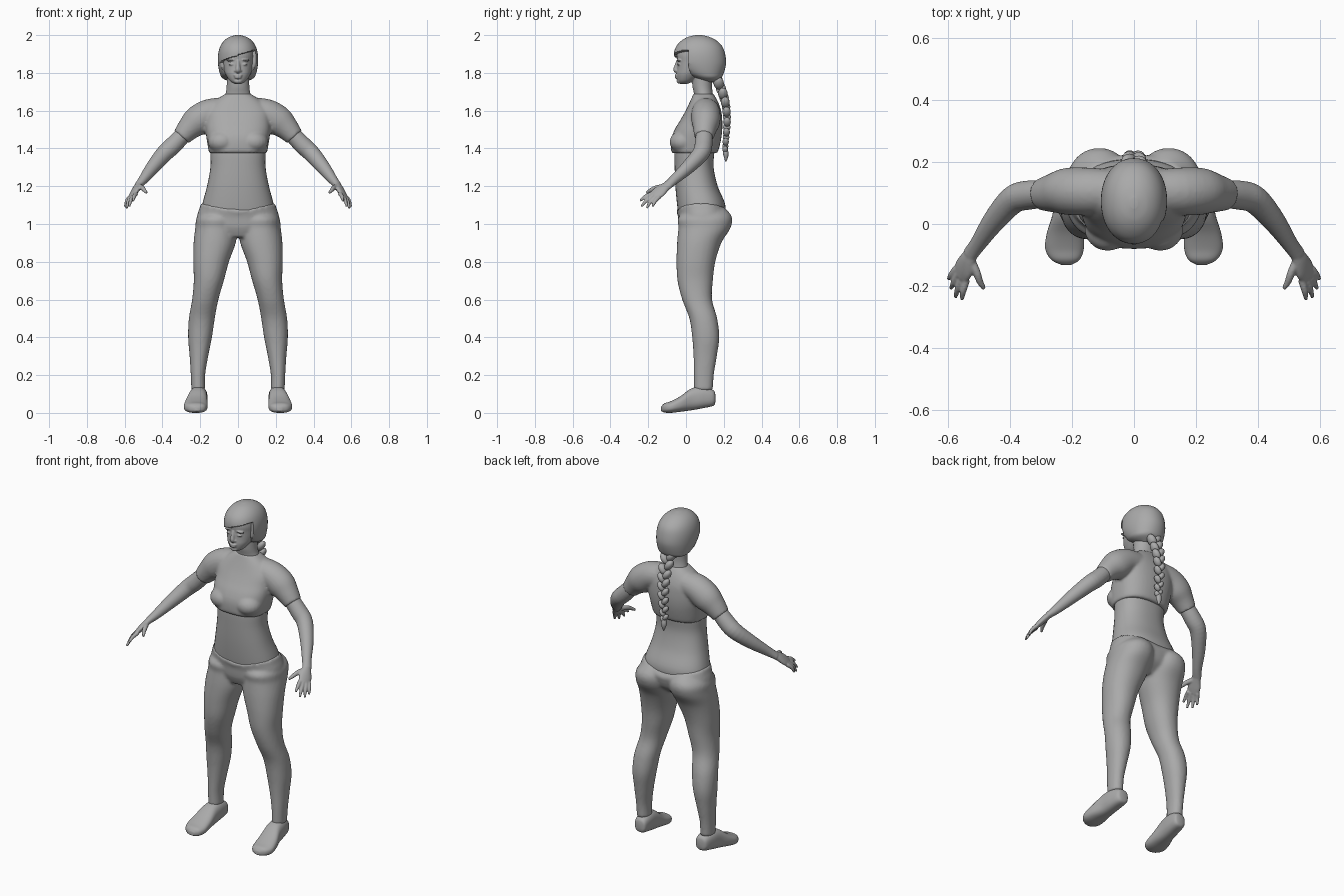
import bpy, bmesh, math
from mathutils import Vector, Matrix

grey = bpy.data.materials.new("neutral grey")
grey.diffuse_color = (0.4, 0.4, 0.4, 1)


def spline(rows, steps):
    """Catmull-Rom interpolation through rows of numbers."""
    out, last = [], len(rows) - 1
    for i in range(last):
        p = [rows[max(0, min(last, i + k))] for k in (-1, 0, 1, 2)]
        for s in range(steps):
            t = s / steps
            out.append([0.5 * (2 * b + (c - a) * t + (2 * a - 5 * b + 4 * c - d) * t * t
                               + (3 * b - a - 3 * c + d) * t ** 3) for a, b, c, d in zip(*p)])
    return out + [list(rows[-1])]


def skin(bm, rings, n=2.0, segs=40):
    """Closed loft through (centre, half-axis u, half-axis v) superellipses."""
    loops = []
    for c, u, v in rings:
        loop = []
        for k in range(segs):
            a = 2 * math.pi * k / segs
            ca, sa = math.cos(a), math.sin(a)
            p = c + u * math.copysign(abs(ca) ** (2 / n), ca) + v * math.copysign(abs(sa) ** (2 / n), sa)
            loop.append(bm.verts.new(p))
        loops.append(loop)
    for a, b in zip(loops, loops[1:]):
        for k in range(segs):
            bm.faces.new((a[k], a[(k + 1) % segs], b[(k + 1) % segs], b[k]))
    bm.faces.new(loops[0])
    bm.faces.new(loops[-1])


def stack(bm, rows, n=2.0, side=1, steps=5):
    """Level slices: z, x0, x1, y0, y1."""
    skin(bm, [(Vector((side * (x0 + x1) / 2, (y0 + y1) / 2, z)), Vector((side * (x1 - x0) / 2, 0, 0)),
               Vector((0, (y1 - y0) / 2, 0))) for z, x0, x1, y0, y1 in spline(rows, steps)], n)


def body(bm, rows, n=2.0, steps=5):
    """Symmetric level slices: z, half width, y0, y1."""
    stack(bm, [(z, -h, h, a, b) for z, h, a, b in rows], n, 1, steps)


def tube(bm, rows, ref, side=1, steps=4, segs=24):
    """Limb along a path: x, y, z, radius along ref, radius across."""
    pts = spline(rows, steps)
    pos = [Vector((side * p[0], p[1], p[2])) for p in pts]
    ref = Vector((side * ref[0], ref[1], ref[2]))
    rings = []
    for i, p in enumerate(pts):
        t = (pos[min(i + 1, len(pos) - 1)] - pos[max(i - 1, 0)]).normalized()
        u = (ref - t * ref.dot(t)).normalized()
        rings.append((pos[i], u * p[3], t.cross(u) * p[4]))
    skin(bm, rings, 2.0, segs)


def ball(bm, loc, size, rot=0.0):
    m = Matrix.Translation(loc) @ Matrix.Rotation(rot, 4, 'Y') @ Matrix.Diagonal((*size, 1))
    bmesh.ops.create_uvsphere(bm, u_segments=20, v_segments=12, radius=1, matrix=m)


def finish(name, bm, voxel=0, smooth=3):
    bmesh.ops.recalc_face_normals(bm, faces=bm.faces)
    me = bpy.data.meshes.new(name)
    bm.to_mesh(me)
    bm.free()
    ob = bpy.data.objects.new(name, me)
    bpy.context.collection.objects.link(ob)
    me.materials.append(grey)
    me.polygons.foreach_set("use_smooth", [True] * len(me.polygons))
    if voxel:
        r = ob.modifiers.new("fuse", 'REMESH')
        r.mode, r.voxel_size, r.use_smooth_shade = 'VOXEL', voxel, True
        s = ob.modifiers.new("soften", 'SMOOTH')
        s.factor, s.iterations = 0.5, smooth
    else:
        bpy.context.view_layer.objects.active = ob
        ob.select_set(True)
        bpy.ops.object.shade_smooth_by_angle(angle=math.radians(50))
        ob.select_set(False)
    return ob


# Bare midriff
bm = bmesh.new()
body(bm, [(1.02, .2, -.035, .2), (1.1, .19, -.047, .208), (1.2, .164, -.056, .168), (1.3, .146, -.06, .146),
          (1.38, .146, -.06, .15), (1.42, .14, -.05, .15)], 2.3)
finish("midriff", bm)

# Leggings: hips with dipped waistband, plus two legs
bm = bmesh.new()
body(bm, [(.93, .14, -.015, .14), (.98, .215, -.036, .2), (1.04, .217, -.042, .222), (1.08, .205, -.047, .222),
          (1.11, .196, -.051, .212)], 2.3)
for v in bm.verts:
    if v.co.z > 1.04:
        v.co.z -= .045 * (1 - min(1, abs(v.co.x) / .195)) * (v.co.z - 1.04) / .07
for side in (1, -1):
    stack(bm, [(1.09, .05, .15, .08, .2), (1.04, .006, .215, -.035, .242), (.98, .002, .226, -.04, .236),
               (.9, .012, .235, -.047, .187), (.8, .048, .237, -.05, .155), (.7, .075, .234, -.045, .142),
               (.6, .104, .243, -.02, .138), (.5, .123, .26, .018, .165), (.4, .138, .264, .033, .176),
               (.3, .158, .256, .04, .163), (.2, .174, .25, .042, .147), (.12, .174, .247, .043, .142)], 2.15, side)
finish("leggings", bm, .009)

# Cropped shirt with short sleeves
bm = bmesh.new()
body(bm, [(1.375, .15, -.07, .162), (1.39, .156, -.079, .172), (1.45, .166, -.078, .186), (1.5, .172, -.06, .192),
          (1.55, .172, -.03, .192), (1.6, .17, -.002, .186), (1.65, .125, .022, .168), (1.69, .066, .04, .145)], 2.5)
for side in (1, -1):
    ball(bm, (side * .085, -.015, 1.435), (.075, .072, .06))
    tube(bm, [(.06, .105, 1.6, .07, .07), (.15, .105, 1.585, .077, .077), (.215, .105, 1.545, .076, .08),
              (.26, .1, 1.505, .063, .064), (.3, .095, 1.46, .051, .05)], (0, 1, 0), side)
finish("shirt", bm, .008)

# Arms and hands
palm_dir = (.45, .7, -.3)
fingers = [((.540, -.180, 1.160), (.555, -.244, 1.122)), ((.553, -.172, 1.152), (.576, -.236, 1.092)),
           ((.565, -.160, 1.146), (.590, -.208, 1.083)), ((.573, -.143, 1.142), (.598, -.177, 1.092))]
for side, word in ((1, "left"), (-1, "right")):
    bm = bmesh.new()
    tube(bm, [(.27, .097, 1.495, .043, .043), (.34, .093, 1.42, .047, .047), (.39, .078, 1.373, .045, .045),
              (.45, .012, 1.302, .037, .037), (.5, -.06, 1.237, .027, .026), (.53, -.1, 1.202, .026, .018)],
         (0, 1, .2), side)
    tube(bm, [(.518, -.083, 1.215, .02, .017), (.535, -.115, 1.192, .03, .018), (.549, -.145, 1.168, .038, .016),
              (.56, -.168, 1.148, .032, .012)], palm_dir, side)
    for a, b in fingers:
        mid = [(p + q) / 2 + d for p, q, d in zip(a, b, (.003, -.004, .004))]
        tube(bm, [(*a, .012, .012), (*mid, .0105, .0105), (*b, .006, .006)], palm_dir, side, 4, 12)
    tube(bm, [(.53, -.105, 1.2, .014, .014), (.508, -.155, 1.192, .014, .013), (.497, -.185, 1.18, .011, .011),
              (.483, -.209, 1.165, .007, .007)], palm_dir, side, 4, 12)
    finish(word + "_arm", bm, .0045, 2)

    # Slip-on shoe, heel to toe: y, x, half width, bottom, top
    bm = bmesh.new()
    shoe = spline([(.156, .2, .014, .06, .095), (.145, .203, .036, .038, .12), (.09, .208, .046, .025, .138),
                   (.03, .213, .05, .014, .13), (-.03, .221, .06, .006, .088), (-.08, .224, .062, 0, .062),
                   (-.115, .221, .046, .002, .05), (-.132, .218, .016, .01, .032)], 5)
    skin(bm, [(Vector((side * x, y, (a + b) / 2)), Vector((w, 0, 0)), Vector((0, 0, (b - a) / 2)))
              for y, x, w, a, b in shoe], 2.5)
    finish(word + "_shoe", bm)

# Head, neck and facial features
bm = bmesh.new()
body(bm, [(1.65, .08, .045, .15), (1.69, .066, .042, .142), (1.73, .06, .034, .138), (1.79, .06, .03, .14)])
body(bm, [(1.742, .02, -.034, .01), (1.758, .043, -.044, .04), (1.79, .065, -.05, .09), (1.82, .077, -.048, .14),
          (1.86, .084, -.046, .17), (1.9, .086, -.048, .18), (1.95, .075, -.03, .16), (1.98, .04, 0, .12)], 2.2)
tube(bm, [(0, -.042, 1.865, .009, .009), (0, -.051, 1.835, .011, .011), (0, -.055, 1.815, .014, .012),
          (0, -.045, 1.803, .012, .008)], (1, 0, 0))
for z, w in ((1.787, .024), (1.776, .02)):
    ball(bm, (0, -.049, z), (w, .011, .0065))
ball(bm, (0, -.036, 1.756), (.022, .014, .013))
for side in (1, -1):
    ball(bm, (side * .013, -.048, 1.811), (.008, .009, .007))
    ball(bm, (side * .034, -.036, 1.845), (.016, .011, .006))
    ball(bm, (side * .036, -.036, 1.868), (.026, .014, .006), side * .12)
finish("head", bm, .004, 2)

# Swept hair cap: below the fringe line it is pushed back off the face
bm = bmesh.new()
body(bm, [(1.752, .04, .09, .15), (1.772, .082, .045, .184), (1.8, .097, -.01, .2), (1.85, .106, -.057, .212),
          (1.9, .105, -.064, .207), (1.94, .094, -.052, .192), (1.97, .074, -.025, .163), (1.99, .046, .01, .125),
          (2.0, .012, .05, .085)], 2.1, 10)
for v in bm.verts:
    if v.co.z < 1.89 + .35 * v.co.x:
        v.co.y = max(v.co.y, .012 + max(0, 1.83 - v.co.z) * .4)
finish("hair_cap", bm)

# Plait: two columns of overlapping tilted locks and a loose tip
bm = bmesh.new()
path = spline([(.165, 1.765), (.195, 1.69), (.212, 1.62), (.217, 1.54), (.212, 1.46), (.207, 1.395)], 3)
for i, (y, z) in enumerate(path):
    s, k = (1 if i % 2 else -1), 1 - .5 * i / len(path)
    ball(bm, (s * .018 * k, y, z), (.023 * k, .028 * k, .038 * k), s * .6)
tube(bm, [(0, .207, 1.4, .012, .012), (0, .21, 1.375, .017, .015), (0, .212, 1.355, .013, .011),
          (0, .21, 1.33, .003, .003)], (1, 0, 0))
finish("plait", bm)
